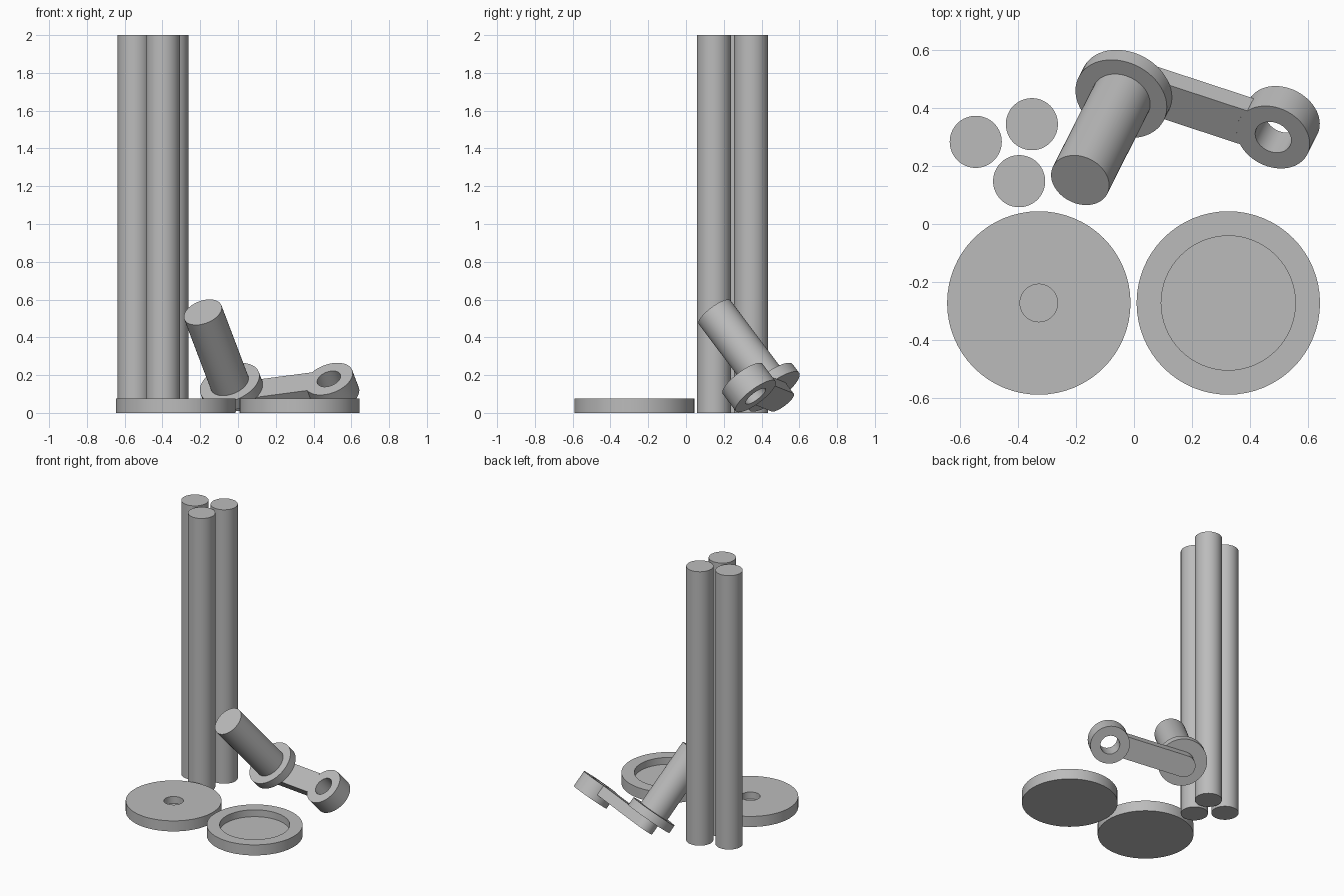
import bpy, bmesh, math
from mathutils import Matrix, Vector

if "Cube" in bpy.data.objects:
    bpy.data.objects.remove(bpy.data.objects["Cube"])

SEG = 64
grey = bpy.data.materials.new("plain grey")
grey.diffuse_color = (0.5, 0.5, 0.5, 1)
grey.use_nodes = True
grey.node_tree.nodes["Principled BSDF"].inputs["Base Color"].default_value = grey.diffuse_color


def finish(name, bm, matrix):
    bmesh.ops.recalc_face_normals(bm, faces=bm.faces)
    mesh = bpy.data.meshes.new(name)
    bm.to_mesh(mesh)
    bm.free()
    mesh.materials.append(grey)
    ob = bpy.data.objects.new(name, mesh)
    bpy.context.collection.objects.link(ob)
    ob.matrix_world = matrix
    bpy.ops.object.select_all(action='DESELECT')
    bpy.context.view_layer.objects.active = ob
    ob.select_set(True)
    bpy.ops.object.shade_smooth_by_angle(angle=math.radians(30))
    return ob


def lathe(name, profile, matrix, closed=False):
    """Turn an (r, z) profile around local z."""
    bm = bmesh.new()
    verts = [bm.verts.new((r, 0, z)) for r, z in profile]
    pairs = list(zip(verts, verts[1:]))
    if closed:
        pairs.append((verts[-1], verts[0]))
    edges = [bm.edges.new(p) for p in pairs]
    bmesh.ops.spin(bm, geom=verts + edges, axis=(0, 0, 1), cent=(0, 0, 0),
                   steps=SEG, angle=2 * math.pi)
    bmesh.ops.remove_doubles(bm, verts=bm.verts, dist=1e-5)
    return finish(name, bm, matrix)


def cylinder(name, r, z0, z1, matrix):
    return lathe(name, [(0, z0), (r, z0), (r, z1), (0, z1)], matrix)


# Three upright rods
for i, (x, y) in enumerate([(-0.547, 0.284), (-0.353, 0.345), (-0.397, 0.148)]):
    cylinder(f"rod_{i + 1}", 0.09, 0, 2, Matrix.Translation((x, y, 0)))

# Two flat discs, each with a blind round recess in the top
for name, x, hole in (("small_recess_disc", -0.329, 0.065),
                      ("wide_recess_disc", 0.326, 0.232)):
    lathe(name, [(0, 0), (0.317, 0), (0.317, 0.077), (hole, 0.077),
                 (hole, 0.027), (0, 0.027)],
          Matrix.Translation((x, -0.273, 0)))

# Tilted crank: local z is the handle axis, local x runs along the arm,
# origin on the underside of the flange
axis = Vector((-0.29, -0.575, 0.765)).normalized()
along = Vector((0.508, -0.167, 0.067))
along = (along - axis * along.dot(axis)).normalized()
side = axis.cross(along)
frame = Matrix((along, side, axis)).transposed().to_4x4()
frame.translation = (-0.027, 0.467, 0.113)

ARM, RING_R, HALF, ARM_T = 0.539, 0.132, 0.076, 0.075
cylinder("handle", 0.105, 0.02, 0.549, frame)
cylinder("flange", 0.165, 0, 0.06, frame)

# Ring at the end of the arm
lathe("ring", [(0.065, 0), (RING_R, 0), (RING_R, -0.12), (0.065, -0.12)],
      frame @ Matrix.Translation((ARM, 0, 0)), closed=True)

# Arm: rounded under the flange, hollowed to fit the ring
outline = []
for i in range(33):
    a = math.pi / 2 + math.pi * i / 32
    outline.append((HALF * math.cos(a), HALF * math.sin(a)))
half_angle = math.asin(HALF / RING_R)
for i in range(17):
    a = math.pi + half_angle * (1 - i / 8)
    outline.append((ARM + RING_R * math.cos(a), RING_R * math.sin(a)))
bm = bmesh.new()
face = bm.faces.new([bm.verts.new((x, y, 0)) for x, y in outline])
ext = bmesh.ops.extrude_face_region(bm, geom=[face])
bmesh.ops.translate(bm, vec=(0, 0, -ARM_T),
                    verts=[v for v in ext["geom"] if isinstance(v, bmesh.types.BMVert)])
finish("arm", bm, frame)
